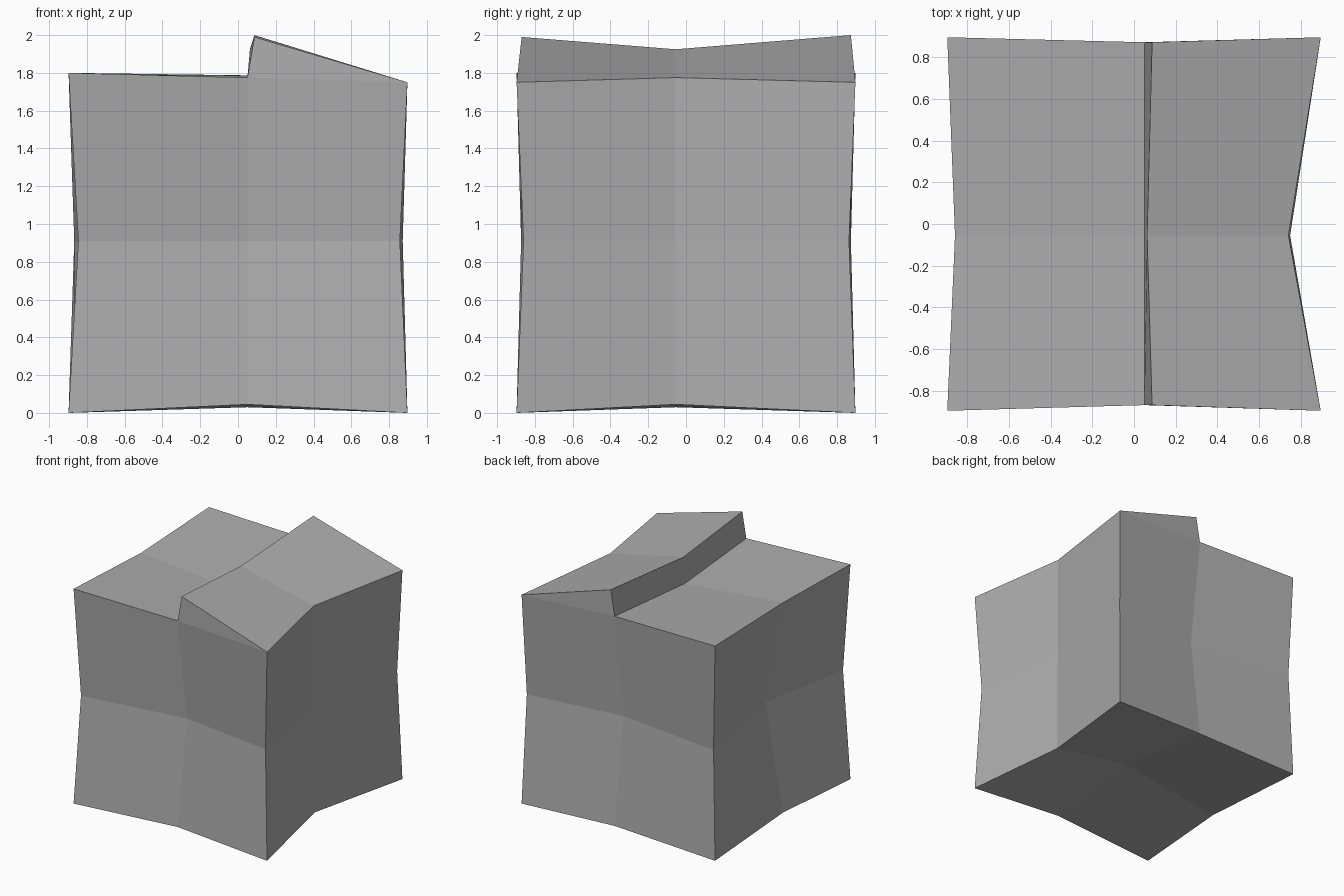
import bpy
import bmesh

if "Cube" in bpy.data.objects:
    bpy.data.objects.remove(bpy.data.objects["Cube"], do_unlink=True)

HALF = 0.897
SIGNS = (-1, 0, 1)
MIDDLE = (0.05, -0.055, 0.91)          # where the folds cross
TOP = {-1: 1.80, 0: 1.78, 1: 1.75}     # top height from left to right

# Depth of the dent in the middle of each side
DENT = {(0, -1, 0): 0.147, (0, 1, 0): 0.135, (-1, 0, 0): 0.2,
        (1, 0, 0): 0.154, (0, 0, -1): 0.16, (0, 0, 1): 0.073}
# Bent edge middles: top, bottom, then upright edges
EDGE = {(-1, 0, 1): (-0.86, -0.055, 1.79), (1, 0, 1): (0.742, -0.055, 1.775),
        (0, -1, 1): (0.05, -0.87, 1.775), (0, 1, 1): (0.05, 0.873, 1.787),
        (-1, 0, -1): (-0.86, -0.055, 0.03), (1, 0, -1): (0.75, -0.055, 0.045),
        (0, -1, -1): (0.05, -0.868, 0.045), (0, 1, -1): (0.05, 0.873, 0.03),
        (-1, -1, 0): (-0.845, -0.873, 0.91), (-1, 1, 0): (-0.867, 0.873, 0.91),
        (1, -1, 0): (0.857, -0.86, 0.91), (1, 1, 0): (0.872, 0.863, 0.91)}


def lattice_point(key):
    """Place one corner, edge middle or side middle of the block."""
    if key in EDGE:
        return EDGE[key]
    i, j, k = key
    point = [i * HALF, j * HALF, TOP[i] if k > 0 else 0.0]
    for axis, sign in enumerate(key):
        if sign == 0:
            point[axis] = MIDDLE[axis]
        else:
            point[axis] -= sign * DENT.get(key, 0)
    return point


bm = bmesh.new()
verts = {(i, j, k): bm.verts.new(lattice_point((i, j, k)))
         for i in SIGNS for j in SIGNS for k in SIGNS if (i, j, k) != (0, 0, 0)}

# Crest of the raised wedge on the top
crest = {-1: bm.verts.new((0.087, -0.87, 1.99)),
         0: bm.verts.new((0.063, -0.055, 1.925)),
         1: bm.verts.new((0.087, 0.873, 2.0))}

# Four panels on each side of the block
for axis in range(3):
    for sign in (-1, 1):
        for a in (-1, 0):
            for b in (-1, 0):
                panel = []
                for u, v in ((a, b), (a + 1, b), (a + 1, b + 1), (a, b + 1)):
                    key = [u, v]
                    key.insert(axis, sign)
                    on_wedge = axis == 2 and sign == 1 and a == 0 and u == 0
                    panel.append(crest[v] if on_wedge else verts[tuple(key)])
                bm.faces.new(panel)

# Step wall and end triangles of the wedge
for j in (-1, 0):
    bm.faces.new((verts[0, j, 1], verts[0, j + 1, 1], crest[j + 1], crest[j]))
for j in (-1, 1):
    bm.faces.new((verts[0, j, 1], crest[j], verts[1, j, 1]))

bmesh.ops.recalc_face_normals(bm, faces=bm.faces[:])
mesh = bpy.data.meshes.new("dented_block")
bm.to_mesh(mesh)
bm.free()

# Plain grey material
grey = bpy.data.materials.new("mid_grey")
grey.use_nodes = True
colour = (0.418, 0.418, 0.418, 1.0)
grey.diffuse_color = colour
for node in grey.node_tree.nodes:
    if node.type == "BSDF_PRINCIPLED":
        node.inputs["Base Color"].default_value = colour
mesh.materials.append(grey)

block = bpy.data.objects.new("dented_block", mesh)
bpy.context.collection.objects.link(block)
